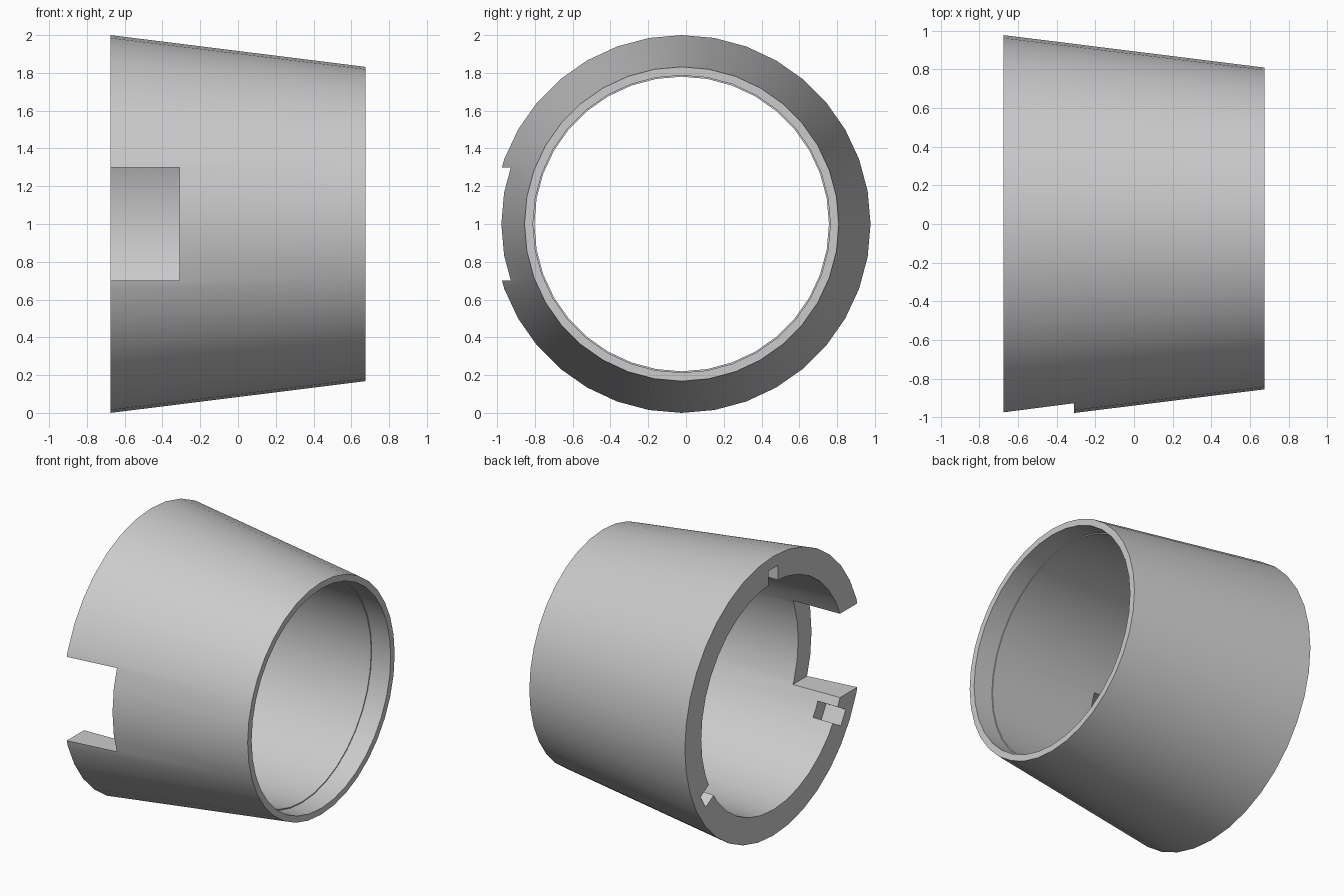
import bpy
import math
from mathutils import Matrix, Vector

cube = bpy.data.objects.get("Cube")
if cube:
    bpy.data.objects.remove(cube, do_unlink=True)

BIG_END, SMALL_END = -0.675, 0.675
CENTRE = Vector((0, -0.023, 1))

grey = bpy.data.materials.new("plain_grey")
grey.use_nodes = True
colour = (0.6, 0.6, 0.6, 1)
grey.diffuse_color = colour
grey.node_tree.nodes["Principled BSDF"].inputs["Base Color"].default_value = colour


def lathe(name, profile, sides):
    """Closed ring made by turning an (x, radius) profile around the x axis."""
    verts, faces = [], []
    count = len(profile)
    for i in range(sides):
        a = math.tau * i / sides
        verts += [CENTRE + Vector((x, r * math.cos(a), r * math.sin(a))) for x, r in profile]
        j = (i + 1) % sides
        for k in range(count):
            n = (k + 1) % count
            faces.append((i * count + k, i * count + n, j * count + n, j * count + k))
    mesh = bpy.data.meshes.new(name)
    mesh.from_pydata(verts, [], faces)
    mesh.materials.append(grey)
    obj = bpy.data.objects.new(name, mesh)
    bpy.context.collection.objects.link(obj)
    bpy.context.view_layer.objects.active = obj
    bpy.ops.object.select_all(action="DESELECT")
    obj.select_set(True)
    bpy.ops.object.mode_set(mode="EDIT")
    bpy.ops.mesh.select_all(action="SELECT")
    bpy.ops.mesh.normals_make_consistent(inside=False)
    bpy.ops.object.mode_set(mode="OBJECT")
    return obj


def cut_box(target, length, r_in, r_out, width, angle):
    """Cut a box from the big end, between two radii, at an angle around the axis."""
    bpy.ops.mesh.primitive_cube_add(size=1)
    cutter = bpy.context.object
    cutter.name = "cutter"
    cutter.hide_render = True
    overrun = 0.1
    shape = Matrix.Diagonal((length + overrun, r_out - r_in, width, 1))
    place = Matrix.Translation((BIG_END + (length - overrun) / 2, (r_in + r_out) / 2, 0))
    turn = Matrix.Rotation(math.radians(angle), 4, "X")
    cutter.data.transform(Matrix.Translation(CENTRE) @ turn @ place @ shape)
    cutter.data.materials.append(grey)
    mod = target.modifiers.new("cut", "BOOLEAN")
    mod.operation = "DIFFERENCE"
    mod.solver = "EXACT"
    mod.object = cutter
    bpy.context.view_layer.objects.active = target
    bpy.ops.object.modifier_apply(modifier=mod.name)
    bpy.data.objects.remove(cutter, do_unlink=True)


# Tapered sleeve with a shallow recess inside the small end
sleeve = lathe("tapered_sleeve", [
    (BIG_END, 1.0), (SMALL_END, 0.832),
    (SMALL_END, 0.787), (0.525, 0.787),
    (0.525, 0.78), (BIG_END, 0.815),
], 36)

# Square side opening at the front of the big end
cut_box(sleeve, 0.365, 0.5, 1.2, 0.6, 180)

# Three key slots inside the big end
for angle in (90, 210, 330):
    cut_box(sleeve, 0.155, 0.7, 0.915, 0.11, angle)

# Smooth walls with crisp rims
bpy.ops.object.select_all(action="DESELECT")
sleeve.select_set(True)
bpy.context.view_layer.objects.active = sleeve
bpy.ops.object.shade_smooth_by_angle(angle=math.radians(30))
